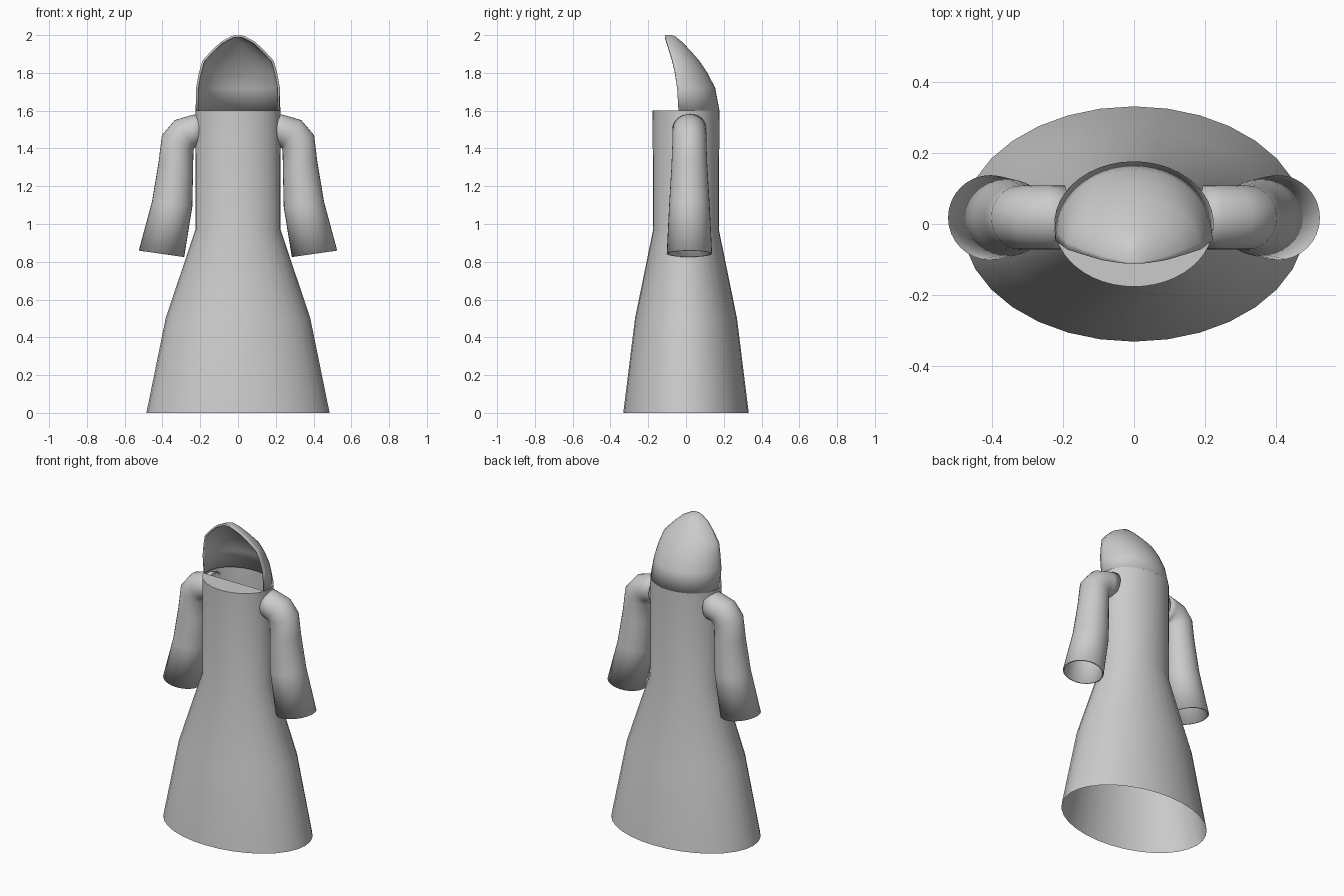
import bpy, math

if "Cube" in bpy.data.objects:
    bpy.data.objects.remove(bpy.data.objects["Cube"])

cloth = bpy.data.materials.new("grey_cloth")
cloth.diffuse_color = (0.6, 0.6, 0.6, 1)
cloth.use_nodes = True
cloth.node_tree.nodes["Principled BSDF"].inputs["Base Color"].default_value = cloth.diffuse_color


def make_object(name, verts, faces, thickness=0, mirror=False):
    mesh = bpy.data.meshes.new(name)
    mesh.from_pydata(verts, [], faces)
    mesh.materials.append(cloth)
    obj = bpy.data.objects.new(name, mesh)
    bpy.context.collection.objects.link(obj)
    bpy.ops.object.select_all(action='DESELECT')
    obj.select_set(True)
    bpy.context.view_layer.objects.active = obj
    bpy.ops.object.shade_smooth_by_angle(angle=math.radians(42))
    if mirror:
        mod = obj.modifiers.new("mirror", 'MIRROR')
        mod.use_mirror_merge = False
    if thickness:
        mod = obj.modifiers.new("thickness", 'SOLIDIFY')
        mod.thickness = thickness
        mod.offset = -1
    return obj


def loft(rings, closed):
    """Join equal-length rings with quads."""
    n = len(rings[0])
    verts = [p for ring in rings for p in ring]
    faces = []
    for r in range(len(rings) - 1):
        for i in range(n if closed else n - 1):
            j = (i + 1) % n
            faces.append((r * n + i, r * n + j, (r + 1) * n + j, (r + 1) * n + i))
    return verts, faces


def arc(cx, cy, rx, ry, z, start, end, n):
    return [(cx + rx * math.cos(start + (end - start) * i / n),
             cy + ry * math.sin(start + (end - start) * i / n), z) for i in range(n + 1)]


RX, RY, NECK = 0.225, 0.177, 1.6
FRONT = math.asin(-0.04 / RY)   # angle where the hood opening meets the neck

# Robe: flared oval skirt and straight torso, open at the bottom
robe = [(0, 0.485, 0.332), (0.5, 0.383, 0.27), (0.97, 0.226, 0.174), (NECK, RX, RY)]
rings = [arc(0, 0, rx, ry, z, 0, 2 * math.pi, 32)[:-1] for z, rx, ry in robe]
make_object("robe", *loft(rings, True))

# Flat panel closing the front of the neck
panel = arc(0, 0, RX, RY, NECK, math.pi - FRONT, 2 * math.pi + FRONT, 20)
make_object("neck_panel", panel, [tuple(range(len(panel)))])

# Hood: height, half width, front edge y, back y
N = 24
hood = [(1.72, 0.222, -0.047, 0.155), (1.80, 0.207, -0.058, 0.113),
        (1.865, 0.188, -0.072, 0.07), (1.92, 0.138, -0.088, 0.022),
        (1.965, 0.09, -0.102, -0.022), (1.992, 0.04, -0.11, -0.055),
        (2.0, 0.018, -0.112, -0.075)]
rings = [arc(0, 0, RX, RY, NECK, FRONT, math.pi - FRONT, N)]
rings += [arc(0, yf, w, yb - yf, z, 0, math.pi, N) for z, w, yf, yb in hood]
verts, faces = loft(rings, False)
last = len(verts) - N - 1
faces.append(tuple(range(last, len(verts))))
make_object("hood", verts, faces, thickness=0.012)

# Sleeves: outer x, z, inner x, z, half depth in y
sleeve = [(0.19, 1.59, 0.20, 1.41, 0.09), (0.25, 1.575, 0.225, 1.405, 0.09),
          (0.335, 1.55, 0.232, 1.402, 0.09), (0.403, 1.47, 0.236, 1.39, 0.09),
          (0.42, 1.33, 0.238, 1.28, 0.095), (0.455, 1.12, 0.242, 1.09, 0.107),
          (0.525, 0.86, 0.285, 0.825, 0.12)]
rings = []
for ox, oz, ix, iz, r in sleeve:
    ring = []
    for i in range(32):
        a = 2 * math.pi * i / 32
        c = math.cos(a) / 2
        ring.append(((ox + ix) / 2 + (ix - ox) * c, 0.018 + r * math.sin(a),
                     (oz + iz) / 2 + (iz - oz) * c))
    rings.append(ring)
make_object("sleeves", *loft(rings, True), thickness=0.008, mirror=True)
